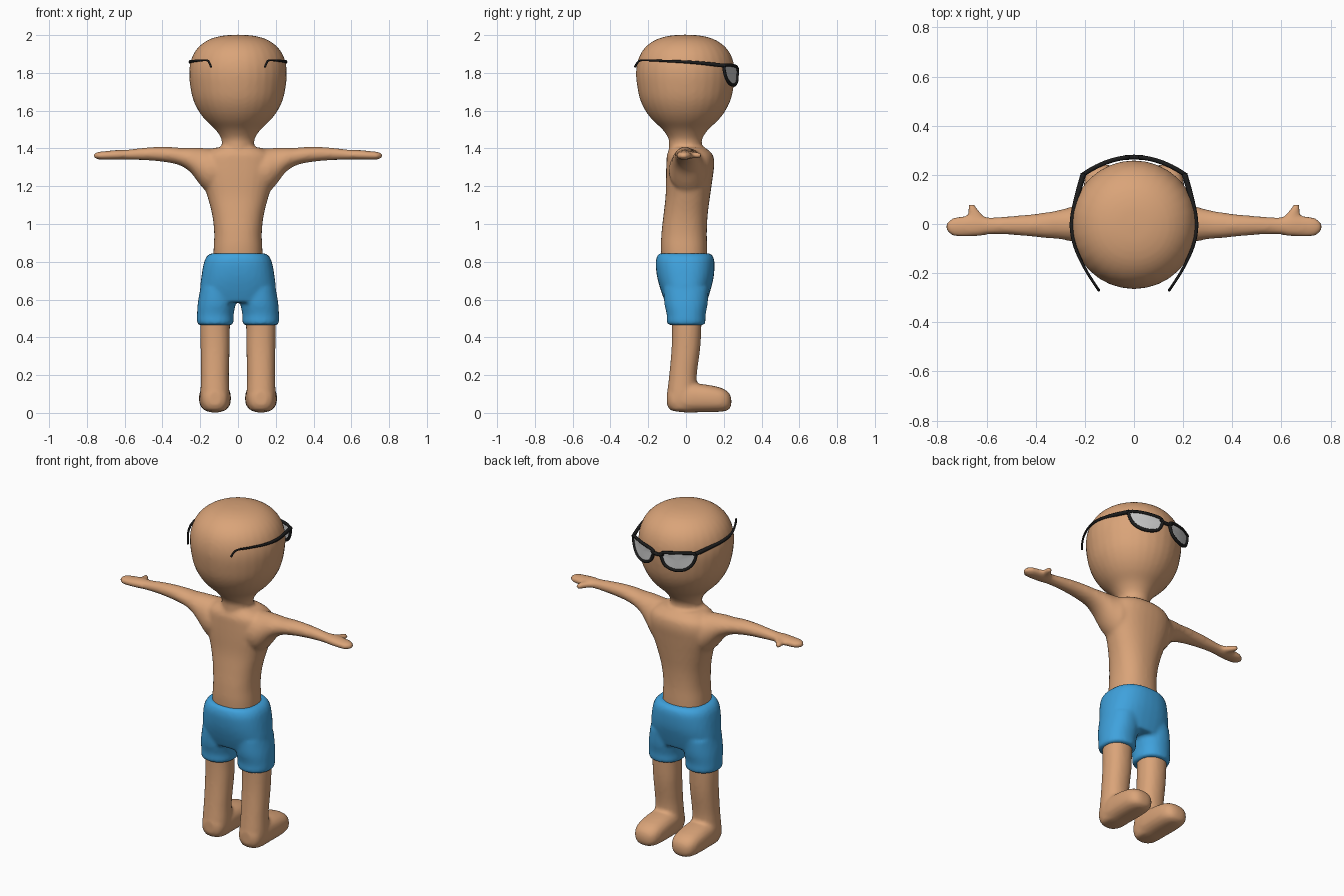
import bpy, bmesh, math
from mathutils import Vector

if "Cube" in bpy.data.objects:
    bpy.data.objects.remove(bpy.data.objects["Cube"])


def material(name, rgb):
    m = bpy.data.materials.new(name)
    m.diffuse_color = (*rgb, 1)
    m.use_nodes = True
    m.node_tree.nodes["Principled BSDF"].inputs["Base Color"].default_value = m.diffuse_color
    return m


SKIN = material("skin", (0.70, 0.37, 0.19))
BLUE = material("blue_cloth", (0.05, 0.36, 0.72))
BLACK = material("black_plastic", (0.012, 0.012, 0.012))


def smooth(pts, closed=False, n=4):
    """Catmull-Rom interpolation of points of any dimension."""
    out, c = [], len(pts)
    get = (lambda i: pts[i % c]) if closed else (lambda i: pts[max(0, min(c - 1, i))])
    for i in range(c if closed else c - 1):
        q = [get(i + k) for k in (-1, 0, 1, 2)]
        for s in range(n):
            t = s / n
            out.append(tuple(0.5 * (2 * b + (d - a) * t + (2 * a - 5 * b + 4 * d - e) * t * t
                                    + (3 * b - a - 3 * d + e) * t ** 3)
                             for a, b, d, e in zip(*q)))
    if not closed:
        out.append(tuple(pts[-1]))
    return out


def loft(bm, axis, rings, side=1, p=2.0, seg=32):
    """Rings are (position, centre u, centre v, radius u, radius v) along an axis."""
    loops = []
    for t, cu, cv, ru, rv in smooth(rings):
        loop = []
        for i in range(seg):
            a = 2 * math.pi * i / seg
            c, s = math.cos(a), math.sin(a)
            u = cu + ru * math.copysign(abs(c) ** (2 / p), c)
            v = cv + rv * math.copysign(abs(s) ** (2 / p), s)
            x, y, z = {"x": (t, u, v), "y": (u, t, v), "z": (u, v, t)}[axis]
            loop.append(bm.verts.new((side * x, y, z)))
        loops.append(loop)
    for a, b in zip(loops, loops[1:]):
        for i in range(seg):
            j = (i + 1) % seg
            bm.faces.new((a[i], a[j], b[j], b[i]))
    bm.faces.new(loops[0])
    bm.faces.new(loops[-1])


def finish(name, bm, mat, voxel=None, iterations=4):
    bmesh.ops.recalc_face_normals(bm, faces=bm.faces)
    me = bpy.data.meshes.new(name)
    bm.to_mesh(me)
    bm.free()
    me.shade_smooth()
    if mat:
        me.materials.append(mat)
    ob = bpy.data.objects.new(name, me)
    bpy.context.collection.objects.link(ob)
    if voxel:  # fuse the lofted parts into one skin
        r = ob.modifiers.new("fuse", "REMESH")
        r.mode, r.voxel_size, r.use_smooth_shade = "VOXEL", voxel, True
        s = ob.modifiers.new("relax", "SMOOTH")
        s.factor, s.iterations = 0.5, iterations
    return ob


def tube(name, pts, radii, depth, closed=False):
    cu = bpy.data.curves.new(name, "CURVE")
    cu.dimensions, cu.bevel_depth, cu.bevel_resolution = "3D", depth, 1
    cu.use_fill_caps = True
    sp = cu.splines.new("POLY")
    sp.points.add(len(pts) - 1)
    for pt, co, r in zip(sp.points, pts, radii):
        pt.co, pt.radius = (*co, 1), r
    sp.use_cyclic_u = closed
    cu.materials.append(BLACK)
    ob = bpy.data.objects.new(name, cu)
    bpy.context.collection.objects.link(ob)
    bpy.ops.object.select_all(action="DESELECT")
    ob.select_set(True)
    bpy.context.view_layer.objects.active = ob
    bpy.ops.object.convert(target="MESH")


# Body: torso, head with neck
bm = bmesh.new()
loft(bm, "z", [(0.62, 0, 0, .13, .11), (0.84, 0, -.01, .13, .122), (0.95, 0, -.01, .126, .12),
               (1.05, 0, -.002, .137, .117), (1.15, 0, .01, .163, .118), (1.25, 0, .018, .195, .124),
               (1.32, 0, .023, .2, .127), (1.37, 0, .02, .18, .12), (1.405, 0, .01, .12, .09)], p=2.3)
head = [(1.34, .09), (1.42, .086), (1.455, .09), (1.5, .12), (1.55, .172), (1.6, .21), (1.66, .238),
        (1.73, .253), (1.8, .259), (1.86, .251), (1.91, .23), (1.95, .195), (1.98, .145),
        (1.997, .08), (2.002, .01)]
loft(bm, "z", [(z, 0, -.003, r, r * 1.01) for z, r in head])
# Arms, thumbs, legs and feet
for side in (1, -1):
    loft(bm, "x", [(.10, .01, 1.28, .10, .115), (.16, .01, 1.285, .10, .115), (.20, .005, 1.305, .085, .098),
                   (.25, 0, 1.338, .072, .066), (.30, -.002, 1.355, .06, .048), (.36, -.005, 1.366, .052, .042),
                   (.44, -.006, 1.371, .043, .037), (.52, -.006, 1.37, .037, .031),
                   (.59, -.008, 1.367, .035, .026), (.64, -.008, 1.366, .043, .026),
                   (.70, -.01, 1.363, .043, .023), (.74, -.012, 1.362, .036, .02),
                   (.765, -.012, 1.362, .014, .01)], side)
    loft(bm, "y", [(0, .61, 1.365, .04, .019), (.03, .638, 1.365, .03, .018),
                   (.06, .655, 1.364, .021, .017), (.085, .662, 1.363, .01, .009)], side)
    loft(bm, "z", [(.012, .122, -.02, .06, .065), (.05, .122, -.02, .073, .076), (.1, .122, -.02, .077, .08),
                   (.2, .122, -.016, .074, .073), (.35, .121, 0, .077, .076), (.5, .12, .004, .079, .079),
                   (.7, .10, 0, .08, .09)], side, p=2.2)
    loft(bm, "y", [(-.1, .122, .075, .03, .035), (-.075, .122, .075, .064, .063), (0, .122, .08, .08, .078),
                   (.06, .122, .079, .084, .076), (.13, .122, .075, .084, .071), (.19, .122, .069, .077, .062),
                   (.225, .122, .062, .057, .046), (.24, .122, .06, .025, .02)], side, p=2.5)
finish("body", bm, SKIN, 0.011)

# Shorts: hips and two leg openings
bm = bmesh.new()
loft(bm, "z", [(.585, 0, 0, .185, .11), (.65, 0, -.002, .2, .132), (.72, 0, -.003, .194, .15),
               (.79, 0, -.005, .182, .156), (.825, 0, -.005, .168, .15), (.845, 0, -.008, .146, .136)], p=2.4)
for side in (1, -1):
    loft(bm, "z", [(.465, .12, .001, .09, .095), (.48, .12, .001, .097, .102), (.52, .12, .001, .097, .103),
                   (.58, .113, 0, .1, .115), (.66, .105, 0, .095, .12)], side, p=2.2)
finish("shorts", bm, BLUE, 0.011)


# Glasses: the front follows one wrap-around curve in plan
def wrap(x, z, grow=0.0):
    return (x, 0.272 - 1.65 * x * x + grow, z)


outline = smooth([(.03, 1.825), (.11, 1.838), (.19, 1.842), (.207, 1.825), (.19, 1.775), (.155, 1.743),
                  (.105, 1.735), (.055, 1.752), (.033, 1.785)], True)
for side, label in ((1, "right"), (-1, "left")):
    pts = [wrap(side * x, z) for x, z in outline]
    tube("rim_" + label, pts, [1] * len(pts), 0.009, True)
    # Lens as a fan inside the rim
    bm = bmesh.new()
    mid = bm.verts.new(wrap(side * .115, 1.79))
    ring = [bm.verts.new(p) for p in pts]
    for a, b in zip(ring, ring[1:] + ring[:1]):
        bm.faces.new((mid, a, b))
    finish("lens_" + label, bm, None)
    # Temple arm with hooked end
    arm = smooth([(.205, .205, 1.838, 1.3), (.235, .10, 1.85, 1.15), (.253, 0, 1.858, 1.0),
                  (.24, -.09, 1.862, .8), (.2, -.18, 1.866, .65), (.163, -.24, 1.866, .6),
                  (.15, -.26, 1.85, .6), (.143, -.27, 1.83, .65)])
    tube("temple_" + label, [(side * x, y, z) for x, y, z, r in arm], [a[3] for a in arm], 0.009)
tube("bridge", [wrap(x, z) for x, z in ((-.04, 1.82), (-.02, 1.812), (0, 1.809), (.02, 1.812), (.04, 1.82))],
     [1.1] * 5, 0.009)
